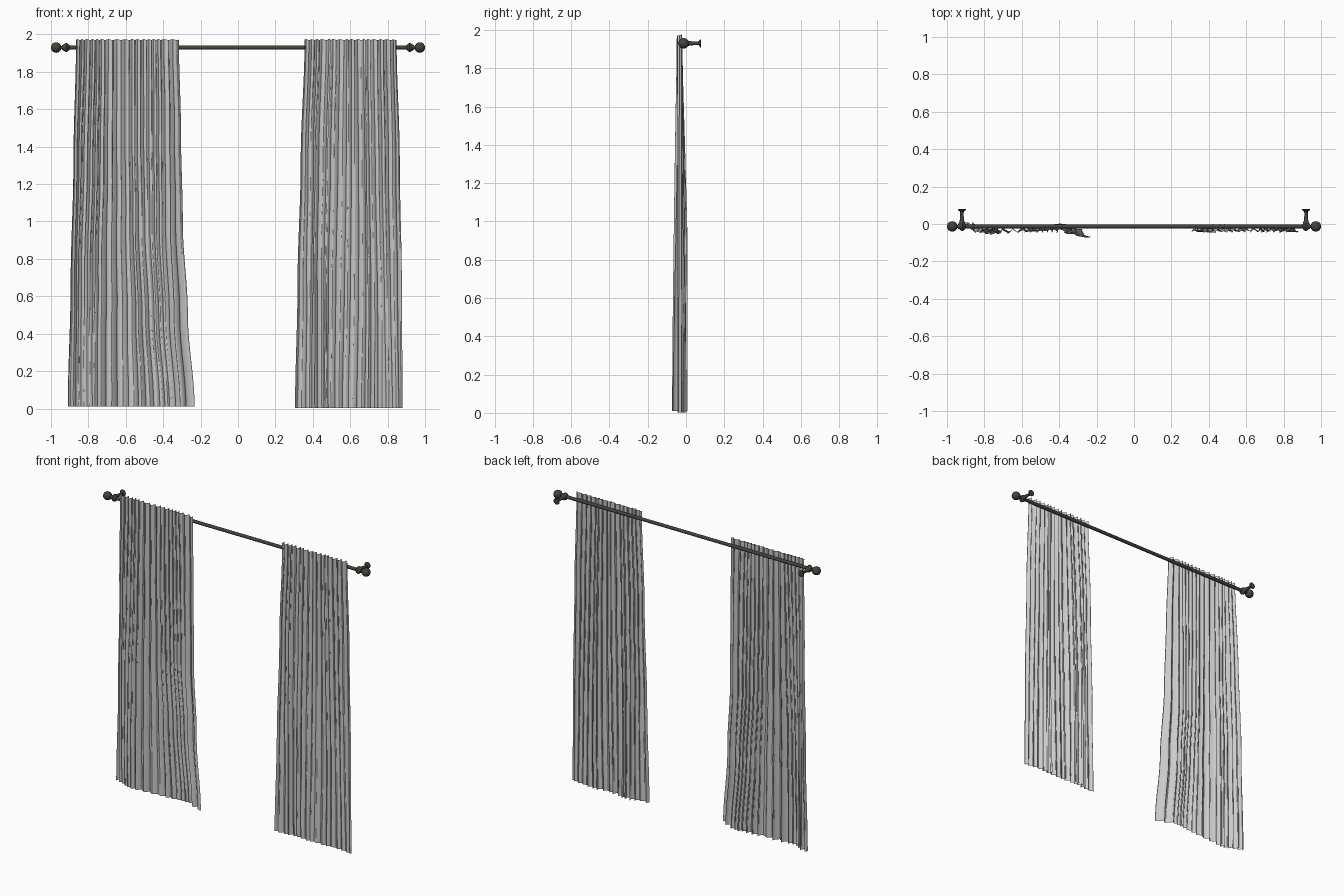
import bpy, bmesh, math, random
from mathutils import Matrix, Vector

if "Cube" in bpy.data.objects:
    bpy.data.objects.remove(bpy.data.objects["Cube"], do_unlink=True)

ROD_Y, ROD_Z = -0.013, 1.93
TOP = 1.972


def material(name, colour):
    m = bpy.data.materials.new(name)
    m.use_nodes = True
    m.diffuse_color = (*colour, 1)
    bsdf = m.node_tree.nodes["Principled BSDF"]
    bsdf.inputs["Base Color"].default_value = (*colour, 1)
    bsdf.inputs["Roughness"].default_value = 0.8
    return m


fabric = material("pale grey fabric", (0.6, 0.6, 0.6))
metal = material("dark bronze", (0.06, 0.055, 0.04))


def finish(name, bm, mat, angle):
    mesh = bpy.data.meshes.new(name)
    bm.to_mesh(mesh)
    bm.free()
    mesh.materials.append(mat)
    ob = bpy.data.objects.new(name, mesh)
    bpy.context.collection.objects.link(ob)
    bpy.ops.object.select_all(action="DESELECT")
    ob.select_set(True)
    bpy.context.view_layer.objects.active = ob
    bpy.ops.object.shade_smooth_by_angle(angle=math.radians(angle))
    return ob


def lathe(name, profile, origin, axis, sides=20):
    """Spin (distance, radius) points around an axis."""
    bm = bmesh.new()
    rings = []
    for d, r in profile:
        rings.append([bm.verts.new((r * math.cos(a), r * math.sin(a), d))
                      for a in (math.tau * i / sides for i in range(sides))])
    for a, b in zip(rings, rings[1:]):
        for i in range(sides):
            j = (i + 1) % sides
            bm.faces.new((a[i], a[j], b[j], b[i]))
    bm.faces.new(rings[0][::-1])
    bm.faces.new(rings[-1])
    turn = Vector((0, 0, 1)).rotation_difference(Vector(axis)).to_matrix().to_4x4()
    bm.transform(Matrix.Translation(origin) @ turn)
    bmesh.ops.recalc_face_normals(bm, faces=bm.faces)
    return finish(name, bm, metal, 40)


# Rod
lathe("rod", [(-0.94, 0.011), (0.94, 0.011)], (0, ROD_Y, ROD_Z), (1, 0, 0))

# Finials, collars and wall brackets at both ends
ball = [(0.028 * -math.cos(t) + 0.05, max(0.028 * math.sin(t), 0.001))
        for t in (math.pi * i / 12 for i in range(13))]
for side, s in (("left", 1), ("right", -1)):
    lathe(side + "_finial", [(0, 0.008), (0.024, 0.009)] + ball[2:],
          (s * 0.922, ROD_Y, ROD_Z), (s, 0, 0))
    lathe(side + "_collar", [(-0.02, 0.012), (-0.014, 0.02), (-0.004, 0.025), (0.004, 0.021),
                             (0.012, 0.014), (0.018, 0.013)],
          (s * 0.922, ROD_Y, ROD_Z), (s, 0, 0))
    lathe(side + "_bracket", [(0, 0.018), (0.018, 0.017), (0.03, 0.012), (0.06, 0.009),
                              (0.078, 0.010), (0.085, 0.017), (0.087, 0.021), (0.092, 0.021)],
          (s * 0.92, ROD_Y, ROD_Z), (0, 1, 0))


def ramp(points, t):
    """Smoothly interpolate evenly spaced values."""
    f = min(max(t, 0), 0.9999) * (len(points) - 1)
    i = int(f)
    k = f - i
    k = k * k * (3 - 2 * k)
    return points[i] * (1 - k) + points[i + 1] * k


def curtain(name, left_edge, right_edge, hem, folds, hem_z, seed):
    """Edges run from hem to top; hem is the depth of the hem line."""
    rng = random.Random(seed)
    widths = [0]
    for _ in range(folds):
        widths.append(widths[-1] + rng.uniform(0.6, 1.4))
    low_amp = [rng.uniform(0.3, 1) for _ in range(folds + 1)]
    top_amp = [rng.uniform(0.7, 1) for _ in range(folds + 1)]
    drift = [rng.uniform(-1, 1) for _ in range(7)]
    wobble = [rng.uniform(0, math.tau) for _ in range(3)]
    cols, rows = folds * 18, 44
    bm = bmesh.new()
    grid = []
    for r in range(rows + 1):
        v = r / rows
        x0, x1 = ramp(left_edge, v), ramp(right_edge, v)
        high = v ** 1.5
        line = []
        for c in range(cols + 1):
            f = c / cols * folds
            i = min(int(f), folds - 1)
            u = (widths[i] + (widths[i + 1] - widths[i]) * (f - i)) / widths[-1]
            phase = math.tau * f
            # folds wander slightly and open toward the hem
            bend = 0.9 * (1 - v) * ramp(drift, u) * math.sin(2.5 * v + wobble[0])
            wave = math.sin(phase + bend)
            fine = math.sin(2 * phase + wobble[1] + 2 * v) * 0.25
            low = ramp(low_amp, u) * 0.021 * (wave + fine)
            top = ramp(top_amp, u) * 0.014 * (wave + 0.4 * fine)
            y = (1 - high) * (ramp(hem, u) + low) + high * (-0.034 + top)
            edge = min(1, 12 * u, 12 * (1 - u))
            curl = edge * math.sin(2 * (phase + bend)) * (0.0045 + 0.003 * ramp(low_amp, u))
            sway = edge * 0.012 * (1 - v) * math.sin(9 * u + 3 * v + wobble[2])
            x = x0 + (x1 - x0) * u + curl + sway
            y = min(max(y, -0.078), 0.009)
            z = hem_z + (TOP - hem_z) * v + 0.003 * high * wave
            line.append(bm.verts.new((x, y, z)))
        grid.append(line)
    for a, b in zip(grid, grid[1:]):
        for c in range(cols):
            bm.faces.new((a[c], a[c + 1], b[c + 1], b[c]))
    return finish(name, bm, fabric, 60)


# Curtain panels
curtain("right_curtain", [-0.91, -0.895, -0.88, -0.866], [-0.232, -0.268, -0.295, -0.305, -0.316],
        [0.0, -0.045, -0.035, -0.025, -0.012, -0.06], 17, 0.01, 4)
curtain("left_curtain", [0.305, 0.318, 0.335, 0.356], [0.88, 0.876, 0.865, 0.848],
        [-0.037, -0.02, -0.03, -0.025, -0.036], 16, 0.002, 9)
